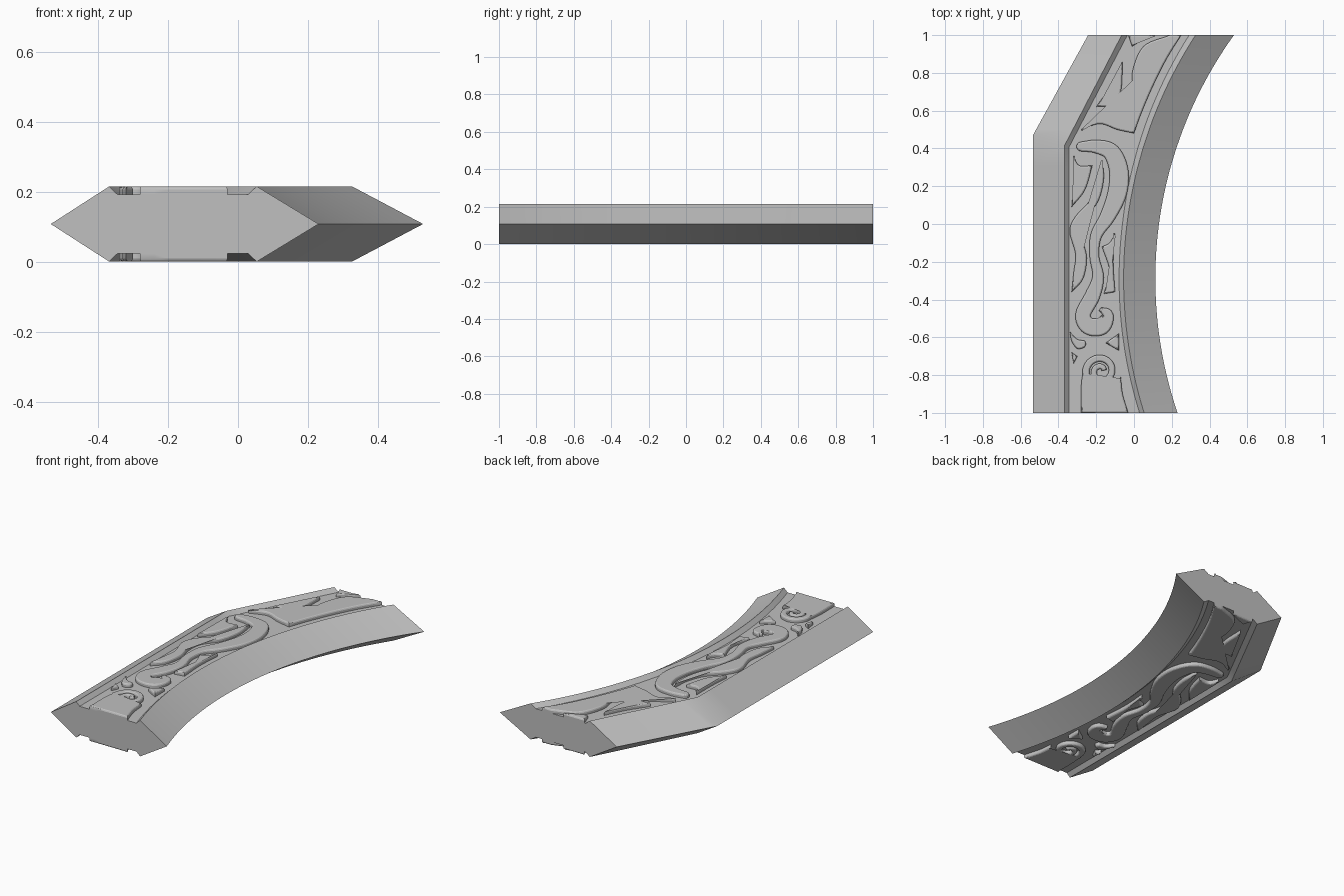
import bpy, bmesh, math
from mathutils import Vector

HALF = 0.1075      # half of the total thickness
FLOOR = 0.085      # recessed panel height above the middle plane

cube = bpy.data.objects.get("Cube")
if cube:
    bpy.data.objects.remove(cube)

stone = bpy.data.materials.new("stone_grey")
stone.use_nodes = True
grey = (0.53, 0.53, 0.53, 1)
stone.diffuse_color = grey
stone.node_tree.nodes["Principled BSDF"].inputs["Base Color"].default_value = grey


def finish(bm, name, mirrored):
    """Turn a bmesh into a named object standing around the middle plane."""
    bmesh.ops.recalc_face_normals(bm, faces=bm.faces)
    mesh = bpy.data.meshes.new(name)
    bm.to_mesh(mesh)
    bm.free()
    mesh.materials.append(stone)
    obj = bpy.data.objects.new(name, mesh)
    bpy.context.collection.objects.link(obj)
    obj.location.z = HALF
    bpy.ops.object.select_all(action='DESELECT')
    obj.select_set(True)
    bpy.context.view_layer.objects.active = obj
    bpy.ops.object.shade_smooth_by_angle(angle=math.radians(25))
    if mirrored:
        mod = obj.modifiers.new("both_faces", 'MIRROR')
        mod.use_axis = (False, False, True)
        mod.use_mirror_merge = False


def spline(points, steps=6):
    """Smooth open curve through points, without its last point."""
    pts = [Vector(p) for p in points]
    pts = [2 * pts[0] - pts[1]] + pts + [2 * pts[-1] - pts[-2]]
    out = []
    for a, b, c, d in zip(pts, pts[1:], pts[2:], pts[3:]):
        for i in range(steps):
            t = i / steps
            out.append(b + (c - a) * t / 2 + (2 * a - 5 * b + 4 * c - d) * t * t / 2
                       + (3 * b - a - 3 * c + d) * t ** 3 / 2)
    return out


def relief(name, outline):
    """Raised ornament with softened edges, repeated on the underside."""
    pts = [p for i, p in enumerate(outline) if (p - outline[i - 1]).length > 1e-4]
    n = len(pts)
    area = sum(pts[i - 1].x * p.y - p.x * pts[i - 1].y for i, p in enumerate(pts))
    if area < 0:
        pts.reverse()
    bm = bmesh.new()
    rings = []
    for inset, z in ((0, FLOOR), (0, HALF - .009), (.003, HALF - .003), (.008, HALF)):
        ring = []
        for i, p in enumerate(pts):
            t = (pts[(i + 1) % n] - pts[i - 1]).normalized()
            q = p + Vector((-t.y, t.x)) * inset
            ring.append(bm.verts.new((q.x, max(-1, min(1, q.y)), z)))
        rings.append(ring)
    for low, high in zip(rings, rings[1:]):
        for i in range(n):
            bm.faces.new((low[i - 1], low[i], high[i], high[i - 1]))
    bm.faces.new(rings[-1])
    finish(bm, name, True)


def plate(name, *chains):
    """Ornament outlined by smooth chains that meet in sharp corners."""
    outline = []
    for i, chain in enumerate(chains):
        full = list(chain) + [chains[(i + 1) % len(chains)][0]]
        outline += [p / 100 for p in spline(full)]
    relief(name, outline)


def stroke(name, path):
    """Ornament following a path of (x, y, half width)."""
    mid = spline(path) + [Vector(path[-1])]
    left, right = [], []
    for i, p in enumerate(mid):
        t = (mid[min(i + 1, len(mid) - 1)] - mid[max(i - 1, 0)]).xy.normalized()
        side = Vector((-t.y, t.x)) * p.z
        left.append((p.xy + side) / 100)
        right.append((p.xy - side) / 100)
    # rounded start cap
    t = (mid[1] - mid[0]).xy.normalized()
    cap = [(mid[0].xy + mid[0].z * (Vector((t.y, -t.x)) * math.cos(a) - t * math.sin(a))) / 100
           for a in (math.pi * k / 6 for k in range(1, 6))]
    relief(name, left + right[::-1] + cap)


# Main body: hexagonal section with shallow panels, bent left side, arched right side
def arc(y, radius, x0):
    return x0 + radius - math.sqrt(radius ** 2 - (y + .29) ** 2)


def bent(y, x0, kink, x1):
    return x0 if y <= kink else x0 + (x1 - x0) * (y - kink) / (1 - kink)


def section(y, at_bend):
    ys = (.47, .415, .405) if at_bend else (y, y, y)
    left = bent(ys[0], -.535, .47, -.243)
    rim = bent(ys[1], -.368, .415, -.065)
    foot = bent(ys[2], -.345, .405, -.035)
    slope = .024 + .01 * max(y, 0)
    edge = arc(y, 2.376, -.055)
    top = [(rim, ys[1], HALF), (foot, ys[2], FLOOR),
           (edge - slope, y, FLOOR), (edge, y, HALF)]
    under = [(a, b, -c) for a, b, c in reversed(top)]
    return [(left, ys[0], 0)] + top + [(arc(y, 2.208, .113), y, 0)] + under


bm = bmesh.new()
BEND = .4
stations = [-1 + .05 * i for i in range(41)]
loops = [[bm.verts.new(c) for c in section(y, abs(y - BEND) < .01)]
         for y in stations if abs(y - BEND) < .01 or not .35 < y < .49]
for a, b in zip(loops, loops[1:]):
    for i in range(len(a)):
        bm.faces.new((a[i - 1], a[i], b[i], b[i - 1]))
bm.faces.new(loops[0])
bm.faces.new(loops[-1])
finish(bm, "arch_body", False)

# Ornaments at the far end
plate("far_leaf",
      [(19, 100), (5, 94), (-1, 80), (0, 69), (-4, 64)],
      [(-28, 50), (-18, 53), (-9, 50)],
      [(0, 48), (4, 59), (10, 73), (17, 87)],
      [(25, 100)])
plate("far_corner_leaf", [(-3, 100)], [(-1, 94), (4, 97)], [(11, 100)])
plate("far_thorn", [(-6, 86), (-12, 74)], [(-20, 62), (-12, 63), (-7, 70)])

# Ornaments along the middle
stroke("scroll_hook", [
    (-28, 41, 2.5), (-20, 41, 3.5), (-12, 38, 4.5), (-8, 28, 5), (-9, 16, 5),
    (-14, 4, 4), (-20, -6, 3), (-21, -17, 2.5), (-19, -28, 3), (-22, -38, 4),
    (-27, -48, 4), (-24, -54, 4.5), (-17, -54, 4.5), (-14, -48, 3), (-18, -45, 1)])
plate("small_leaf", [(-32, 36), (-29, 31)], [(-22, 31), (-26, 18)], [(-33, 9), (-32, 22)])
plate("wave_leaf",
      [(-17, 35), (-16, 24), (-19, 12), (-26, 2), (-27, -8), (-25, -18), (-27, -29)],
      [(-33, -36), (-32, -26), (-31, -16), (-34, -4), (-31, 4), (-22, 14), (-18, 24)])
plate("shield_leaf", [(-10, -5), (-11, -20)], [(-10, -36)],
      [(-16, -37), (-13, -25)], [(-17, -12), (-13, -10)])

# Ornaments at the near end
plate("drop", [(-34, -57), (-30, -61), (-26, -62), (-26, -65), (-30, -66), (-33, -62)])
plate("right_chip", [(-8, -58)], [(-8, -67)], [(-15, -63)])
plate("left_chip", [(-33, -68)], [(-30, -70)], [(-32, -74)])
spiral = []
for k in range(19):
    angle = math.pi * (1.1 - k / 6)
    radius = 8.2 - .36 * k
    spiral.append((-17.5 + radius * math.cos(angle), -78 + radius * math.sin(angle), 1.9 - .03 * k))
stroke("spiral", spiral)
plate("near_stem",
      [(-28, -100), (-28, -86)], [(-27, -78), (-23, -86), (-17, -89), (-11, -87)],
      [(-7, -81), (-6, -90)], [(-3, -100)])
